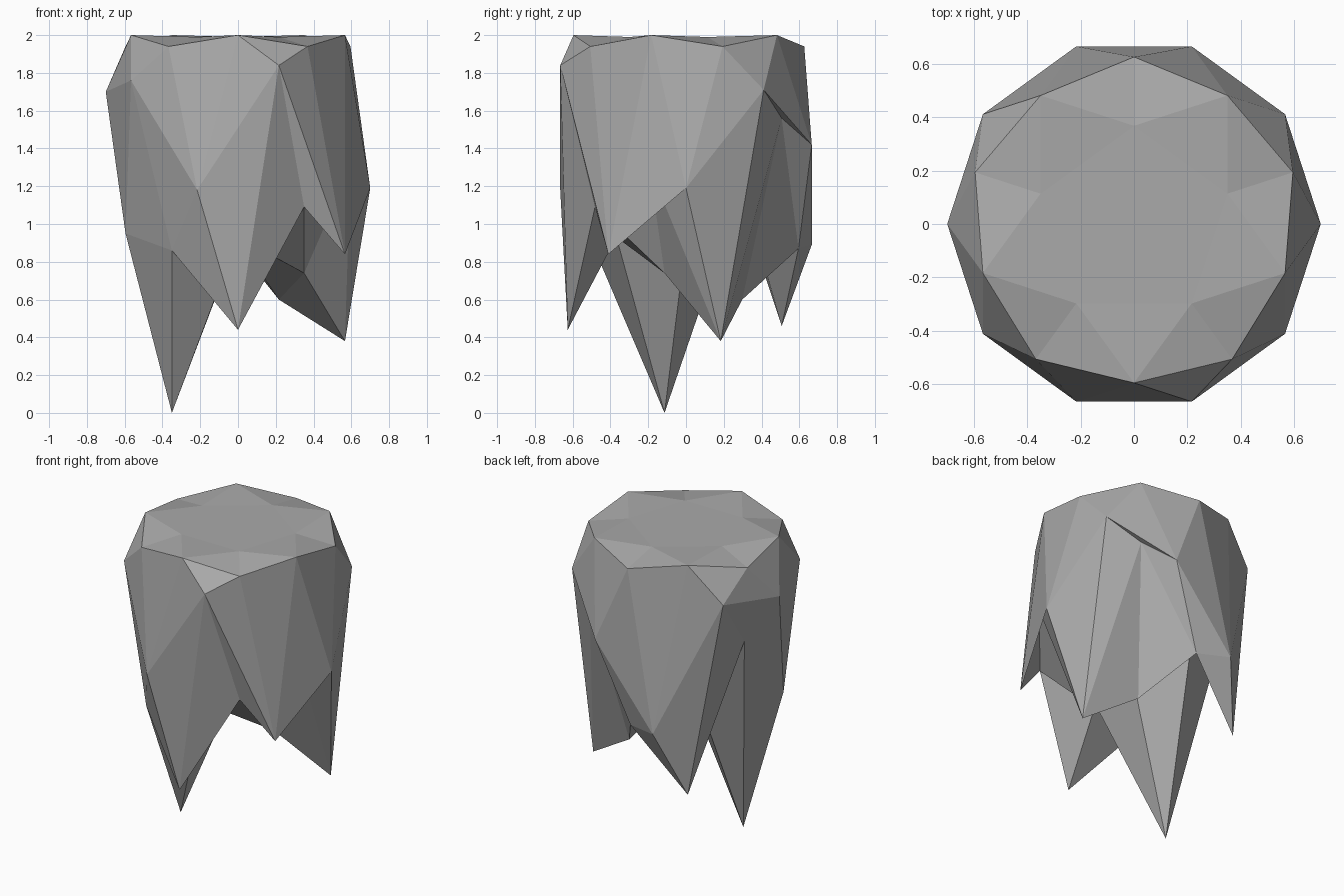
import bpy
import bmesh
import math
from mathutils import Matrix

cube = bpy.data.objects.get("Cube")
if cube:
    bpy.data.objects.remove(cube)

RADIUS = 0.70

# Heights of each ring, anticlockwise from its first vertex:
# (height on the unit sphere, angle of first vertex, heights)
RINGS = [
    (1.0, 0, [1.99]),
    (0.851, 18, [1.99] * 5),
    (0.526, 54, [2.0] * 5),
    (0.447, 18, [1.94] * 5),
    (0.0, 0, [1.19, 1.71, 1.42, 0.89, 1.76, 1.70, 1.76, 1.18, 1.84, 0.84]),
    (-0.447, 54, [1.56, 0.46, 0.95, 0.44, 1.30]),
    (-0.526, 18, [0.38, 0.87, 1.43, 0.86, 1.09]),
    (-0.851, 54, [0.60, 1.20, 0.0, 0.93, 0.74]),
    (-1.0, 0, [0.92]),
]


def ring_height(co):
    """Pick the height for a unit-sphere vertex from its ring and angle."""
    _, start, heights = min(RINGS, key=lambda ring: abs(ring[0] - co.z))
    if len(heights) == 1:
        return heights[0]
    angle = math.degrees(math.atan2(co.y, co.x)) - start
    return heights[round(angle * len(heights) / 360) % len(heights)]


# Stone colour
stone = bpy.data.materials.new("grey_stone")
stone.use_nodes = True
grey = (0.40, 0.40, 0.40, 1.0)
stone.diffuse_color = grey
stone.node_tree.nodes["Principled BSDF"].inputs["Base Color"].default_value = grey

# Rock: faceted sphere flattened on top and drawn down into jagged spikes
bm = bmesh.new()
bmesh.ops.create_icosphere(bm, subdivisions=2, radius=1.0,
                           matrix=Matrix.Rotation(math.radians(90), 4, "Z"))
for v in bm.verts:
    height = ring_height(v.co)
    v.co = (v.co.x * RADIUS, v.co.y * RADIUS, height)
for f in bm.faces:
    f.smooth = False

mesh = bpy.data.meshes.new("hanging_rock")
bm.to_mesh(mesh)
bm.free()
mesh.materials.append(stone)
rock = bpy.data.objects.new("hanging_rock", mesh)
bpy.context.collection.objects.link(rock)
